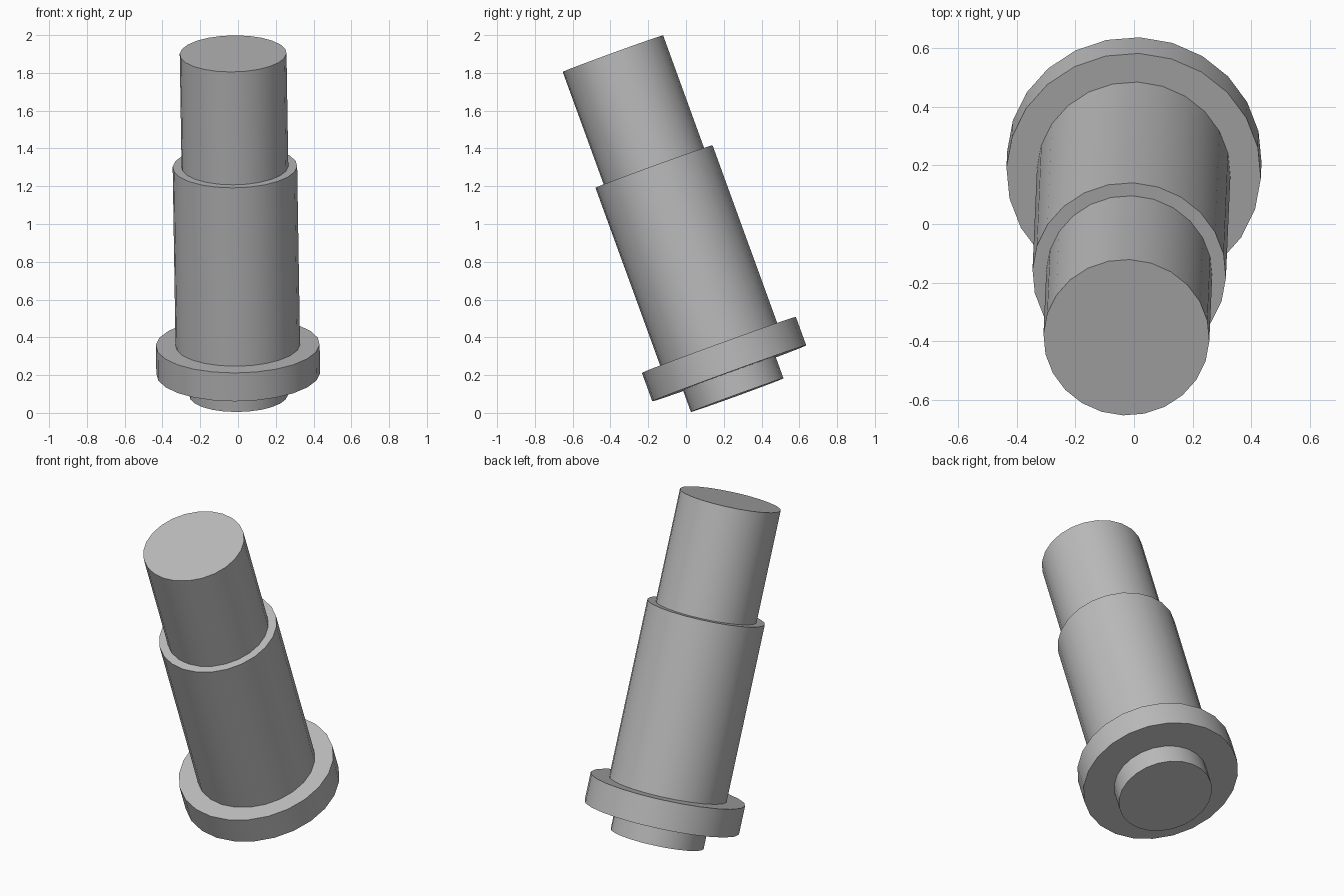
import bpy
from math import radians
from mathutils import Vector

cube = bpy.data.objects.get("Cube")
if cube:
    bpy.data.objects.remove(cube)

grey = bpy.data.materials.new("plain_grey")
grey.use_nodes = True
colour = (0.5, 0.5, 0.5, 1)
grey.diffuse_color = colour
grey.node_tree.nodes["Principled BSDF"].inputs["Base Color"].default_value = colour

# Leaning axis shared by every section
base = Vector((0.003, 0.271, 0.094))
axis = Vector((-0.015, -0.342, 0.94)).normalized()
turn = axis.to_track_quat("Z", "Y")


def section(name, radius, start, end):
    """Closed cylinder between two distances along the axis."""
    bpy.ops.mesh.primitive_cylinder_add(
        vertices=24, radius=radius, depth=end - start,
        location=base + axis * (start + end) / 2,
        rotation=turn.to_euler())
    part = bpy.context.object
    part.name = name
    part.data.materials.append(grey)
    bpy.ops.object.shade_smooth_by_angle(angle=radians(40))


# Stepped plug from the lower end to the upper end
section("lower_spigot", 0.261, 0, 0.123)
section("flange", 0.434, 0.123, 0.283)
section("main_barrel", 0.33, 0.283, 1.288)
section("upper_barrel", 0.283, 1.288, 1.924)
